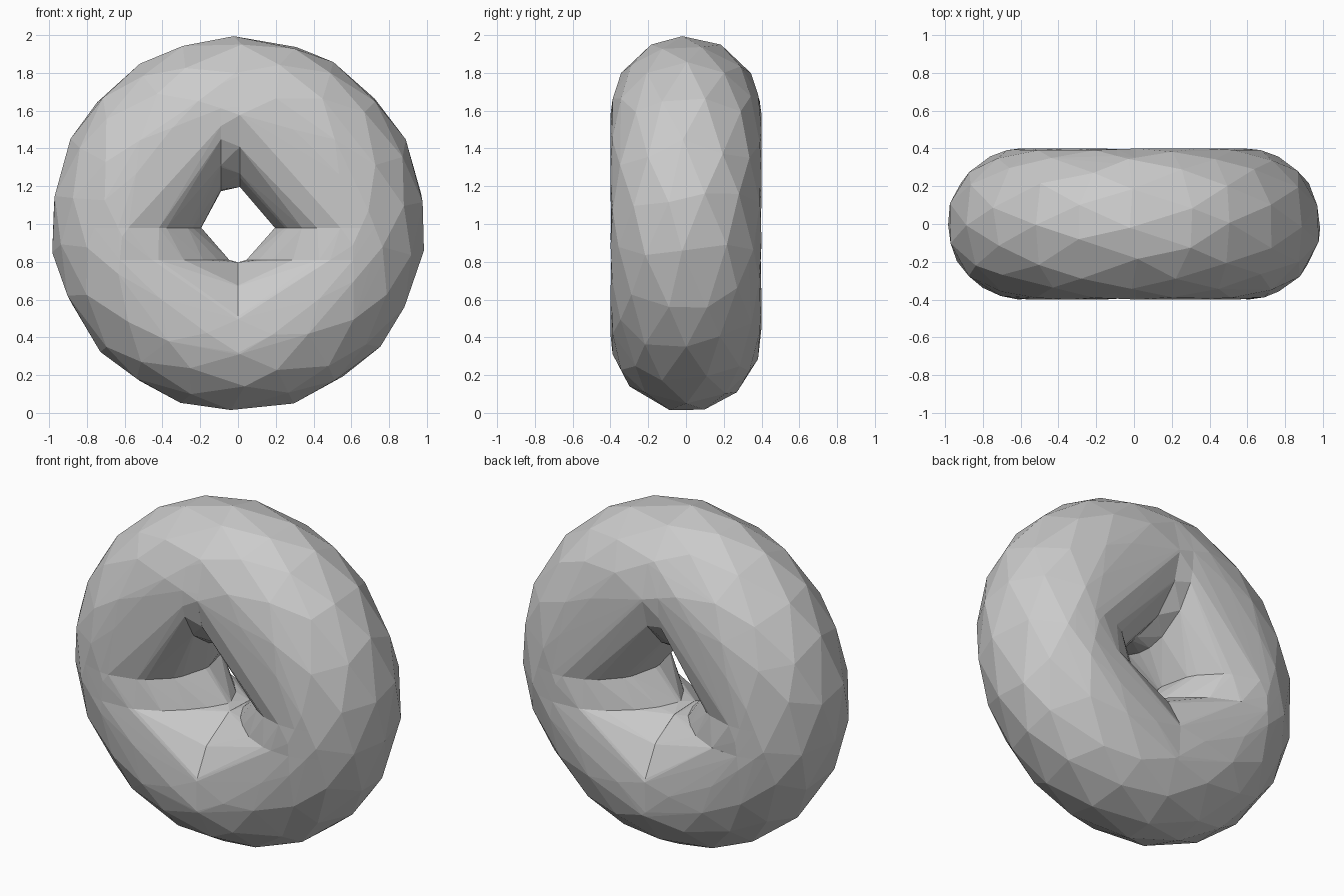
import bpy, bmesh, random
from math import sin, cos, pi
from mathutils import Vector

if "Cube" in bpy.data.objects:
    bpy.data.objects.remove(bpy.data.objects["Cube"])

random.seed(4)
MAJOR, MINOR = 0.595, 0.4      # ring radius, tube radius
SEGS, SIDES = 22, 12


def faceted_ring():
    """Staggered, slightly irregular low-poly torus standing upright."""
    bm = bmesh.new()
    rows = []
    for i in range(SEGS):
        row = []
        for j in range(SIDES):
            a = 2 * pi * (i + random.uniform(-.15, .15)) / SEGS
            b = 2 * pi * (j + 0.5 * (i % 2) + random.uniform(-.12, .12)) / SIDES
            r = MAJOR + MINOR * cos(b)
            row.append(bm.verts.new((r * sin(a), MINOR * sin(b), 1 + r * cos(a))))
        rows.append(row)
    for i in range(SEGS):
        p, q = rows[i], rows[(i + 1) % SEGS]
        for j in range(SIDES):
            k = (j + 1) % SIDES
            if i % 2 == 0:
                bm.faces.new((p[j], q[j], p[k]))
                bm.faces.new((p[k], q[j], q[k]))
            else:
                bm.faces.new((p[j], q[j], q[k]))
                bm.faces.new((p[j], q[k], p[k]))
    return bm


def convex_piece(name, ring, x0, x1, z0, z1):
    """Slice the ring to a box in x and z, then wrap it in a convex hull."""
    cut = ring.copy()
    for co, no in (((x0, 0, 0), (-1, 0, 0)), ((x1, 0, 0), (1, 0, 0)),
                   ((0, 0, z0), (0, 0, -1)), ((0, 0, z1), (0, 0, 1))):
        bmesh.ops.bisect_plane(cut, geom=cut.verts[:] + cut.edges[:] + cut.faces[:],
                               plane_co=Vector(co), plane_no=Vector(no), clear_outer=True)
    hull = bmesh.new()
    for v in cut.verts:
        hull.verts.new(v.co)
    cut.free()
    bmesh.ops.remove_doubles(hull, verts=hull.verts[:], dist=0.005)
    bmesh.ops.convex_hull(hull, input=hull.verts[:])
    bmesh.ops.delete(hull, geom=[v for v in hull.verts if not v.link_faces], context='VERTS')
    bmesh.ops.recalc_face_normals(hull, faces=hull.faces[:])
    mesh = bpy.data.meshes.new(name)
    hull.to_mesh(mesh)
    hull.free()
    bpy.context.collection.objects.link(bpy.data.objects.new(name, mesh))


ring = faceted_ring()
B = 3  # beyond the model
pieces = (
    ("upper_left_arc", -B, -0.09, 0.98, B),
    ("top_band", -0.09, 0.01, 0.98, B),
    ("upper_right_arc", 0.01, B, 0.98, B),
    ("left_band", -B, 0, 0.81, 0.98),
    ("right_band", 0, B, 0.81, 0.98),
    ("lower_left_arc", -B, 0, -B, 0.81),
    ("lower_right_arc", 0, B, -B, 0.81),
)
for name, *box in pieces:
    convex_piece(name, ring, *box)
ring.free()
